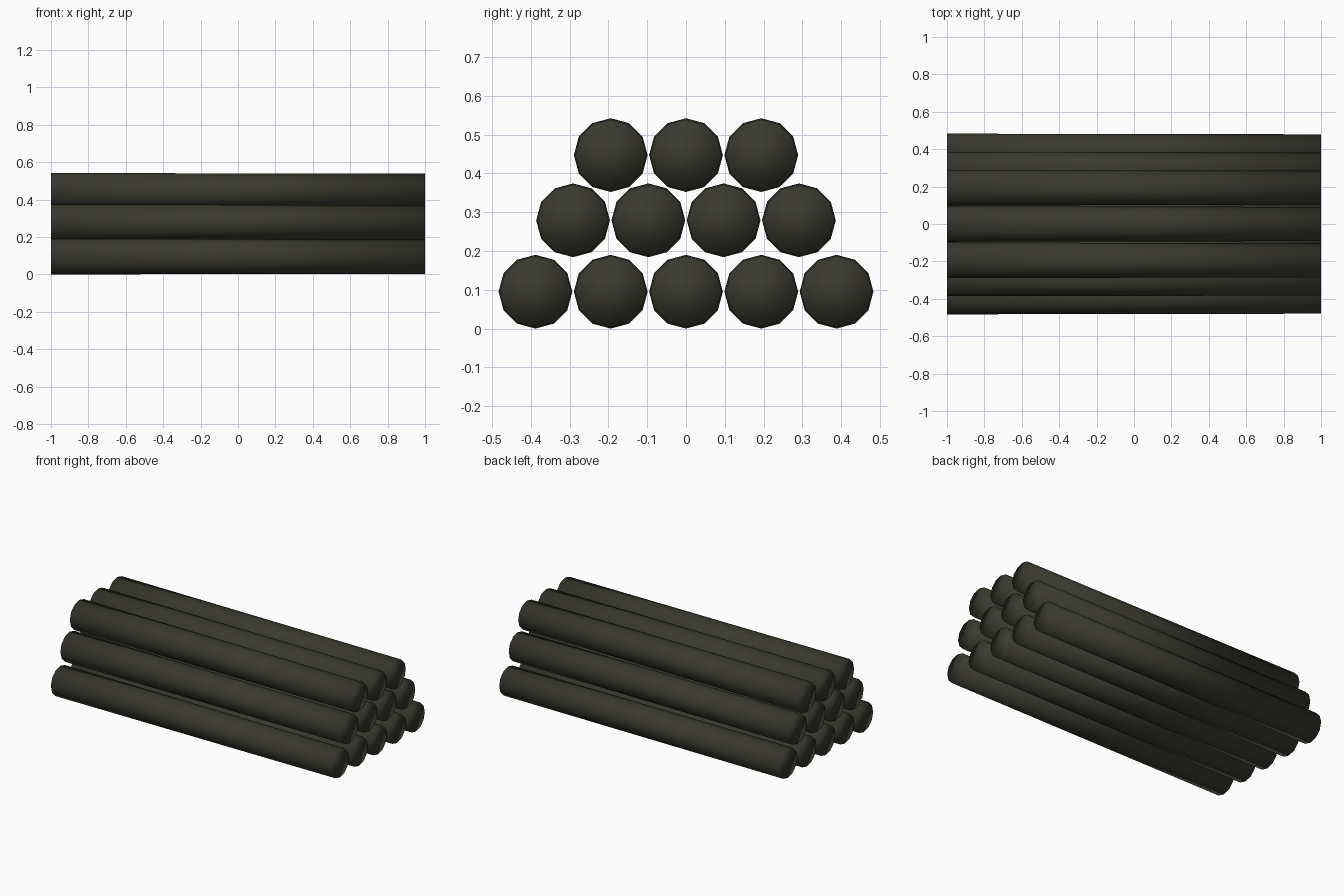
import bpy
import math

cube = bpy.data.objects.get("Cube")
if cube:
    bpy.data.objects.remove(cube, do_unlink=True)

# Dark weathered material shared by every log
dark = bpy.data.materials.new("dark olive grey")
dark.use_nodes = True
colour = (0.042, 0.041, 0.029, 1)
dark.diffuse_color = colour
dark.node_tree.nodes["Principled BSDF"].inputs["Base Color"].default_value = colour

SIDES, SPACING = 12, 0.194
WIDE, NARROW = 0.095, 0.0915


def log(name, y, z):
    """One slightly tapered log lying along x, wide end at -x."""
    bpy.ops.mesh.primitive_cone_add(
        vertices=SIDES, radius1=WIDE, radius2=NARROW, depth=2,
        location=(0, y, z), rotation=(0, math.pi / 2, 0))
    obj = bpy.context.object
    obj.name = name
    obj.data.materials.append(dark)
    # Soft shading runs over the end caps too
    bpy.ops.object.shade_smooth()


# Three stacked rows, each one log shorter than the row below
rows = [("bottom", 5, 0.095), ("middle", 4, 0.279), ("top", 3, 0.447)]
for row, count, height in rows:
    for i in range(count):
        log(f"{row}_log_{i + 1}", (i - (count - 1) / 2) * SPACING, height)
